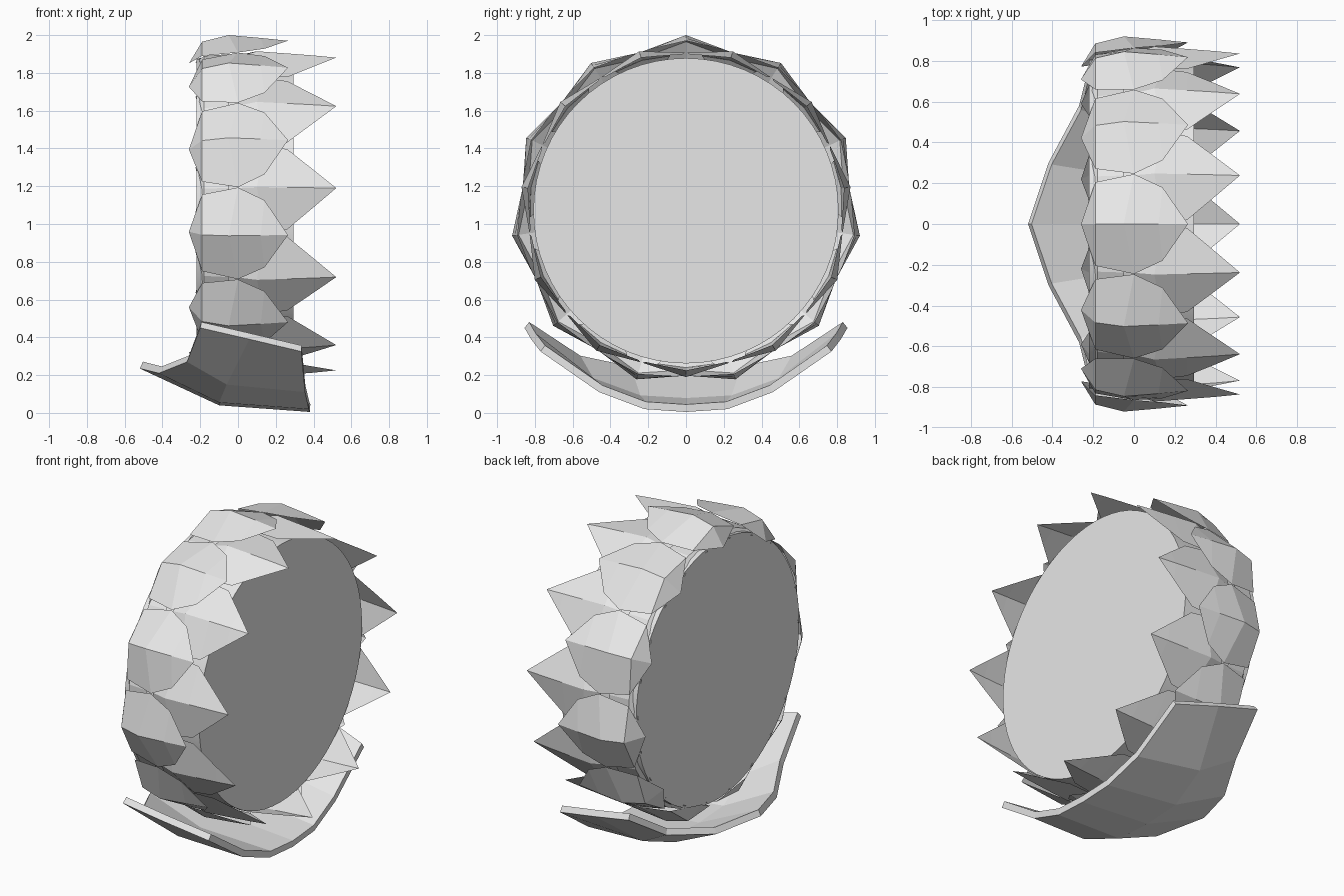
import bpy, bmesh, math
from mathutils import Vector, Matrix

cube = bpy.data.objects.get("Cube")
if cube:
    bpy.data.objects.remove(cube, do_unlink=True)

COUNT = 11
CENTRE = Vector((0, 0, 1.07))
STEP = 2 * math.pi / COUNT

grey = bpy.data.materials.new("light grey")
grey.use_nodes = True
grey.diffuse_color = (0.8, 0.8, 0.8, 1)
grey.node_tree.nodes["Principled BSDF"].inputs["Base Color"].default_value = (0.8, 0.8, 0.8, 1)


def finish(bm, name):
    mesh = bpy.data.meshes.new(name)
    bm.to_mesh(mesh)
    bm.free()
    mesh.materials.append(grey)
    obj = bpy.data.objects.new(name, mesh)
    bpy.context.collection.objects.link(obj)
    return obj


def grid(bm, rows):
    """Skin rows of points with faces, dropping collapsed corners."""
    verts = [[bm.verts.new(p) for p in row] for row in rows]
    for r0, r1 in zip(verts, verts[1:]):
        for i in range(len(r0) - 1):
            corners = []
            for v in (r0[i], r1[i], r1[i + 1], r0[i + 1]):
                if all((v.co - c.co).length > 1e-5 for c in corners):
                    corners.append(v)
            if len(corners) > 2:
                bm.faces.new(corners)
    bmesh.ops.remove_doubles(bm, verts=bm.verts[:], dist=1e-5)


def scale_ring(name, sections, offset):
    """Ring of ridged scales; section = ridge x, ridge height, side x, half width, side height."""
    bm = bmesh.new()
    for k in range(COUNT):
        a = math.pi / 2 + (k + offset) * STEP
        out = Vector((0, math.cos(a), math.sin(a)))
        side = Vector((0, -math.sin(a), math.cos(a)))

        def place(x, t, h):
            return CENTRE + Vector((x, 0, 0)) + side * t + out * h

        rows = [[place(xs, -t, hs), place(xc, 0, hc), place(xs, t, hs)]
                for xc, hc, xs, t, hs in sections]
        grid(bm, rows)
    bmesh.ops.recalc_face_normals(bm, faces=bm.faces[:])
    # Turn every scale outward from the axle
    for f in bm.faces:
        d = f.calc_center_median() - CENTRE
        d.x = 0
        if f.normal.dot(d) < 0:
            f.normal_flip()
    return finish(bm, name)


# Round core lying along x
bm = bmesh.new()
bmesh.ops.create_cone(bm, cap_ends=True, segments=64, radius1=0.808, radius2=0.808, depth=0.515,
                      matrix=Matrix.Translation(CENTRE + Vector((0.0375, 0, 0)))
                      @ Matrix.Rotation(math.pi / 2, 4, 'Y'))
core = finish(bm, "round_core")
bpy.context.view_layer.objects.active = core
core.select_set(True)
bpy.ops.object.shade_smooth_by_angle(angle=math.radians(30))
core.select_set(False)

# Broad scales
scale_ring("broad_scales", [
    (-0.26, 0.78, -0.26, 0, 0.78),
    (-0.19, 0.895, -0.19, 0.205, 0.82),
    (-0.05, 0.93, 0.0, 0.245, 0.838),
    (0.12, 0.915, 0.14, 0.18, 0.858),
    (0.265, 0.9, 0.265, 0, 0.9)], 0)

# Long pointed scales set between the broad ones
scale_ring("pointed_scales", [
    (0.0, 0.85, 0.0, 0.08, 0.835),
    (0.1, 0.88, 0.14, 0.23, 0.805),
    (0.26, 0.868, 0.26, 0.215, 0.8),
    (0.4, 0.857, 0.4, 0.1, 0.825),
    (0.52, 0.845, 0.52, 0, 0.845)], 0.5)

# Small tucked scales at the other rim
scale_ring("rim_scales", [
    (-0.2, 0.79, -0.225, 0.12, 0.785),
    (-0.18, 0.83, -0.18, 0.15, 0.81),
    (-0.05, 0.845, -0.05, 0.15, 0.82)], 0.5)

# Faceted cradle under the ring, half profile mirrored across y
half = [
    [(-0.52, 0, 0.235), (-0.1, 0, 0.04), (0.38, 0, 0.005)],
    [(-0.42, 0.3, 0.21), (-0.1, 0.25, 0.055), (0.375, 0.22, 0.02)],
    [(-0.27, 0.58, 0.27), (-0.06, 0.51, 0.15), (0.355, 0.46, 0.11)],
    [(-0.2, 0.855, 0.45), (0.06, 0.82, 0.39), (0.335, 0.77, 0.325)],
]
mirrored = [[(x, -y, z) for x, y, z in row] for row in half[:0:-1]]
bm = bmesh.new()
grid(bm, mirrored + half)
bmesh.ops.recalc_face_normals(bm, faces=bm.faces[:])
if sum(f.normal.z for f in bm.faces) > 0:
    bmesh.ops.reverse_faces(bm, faces=bm.faces[:])
cradle = finish(bm, "cradle")
shell = cradle.modifiers.new("thickness", 'SOLIDIFY')
shell.thickness = 0.04
shell.offset = -1
